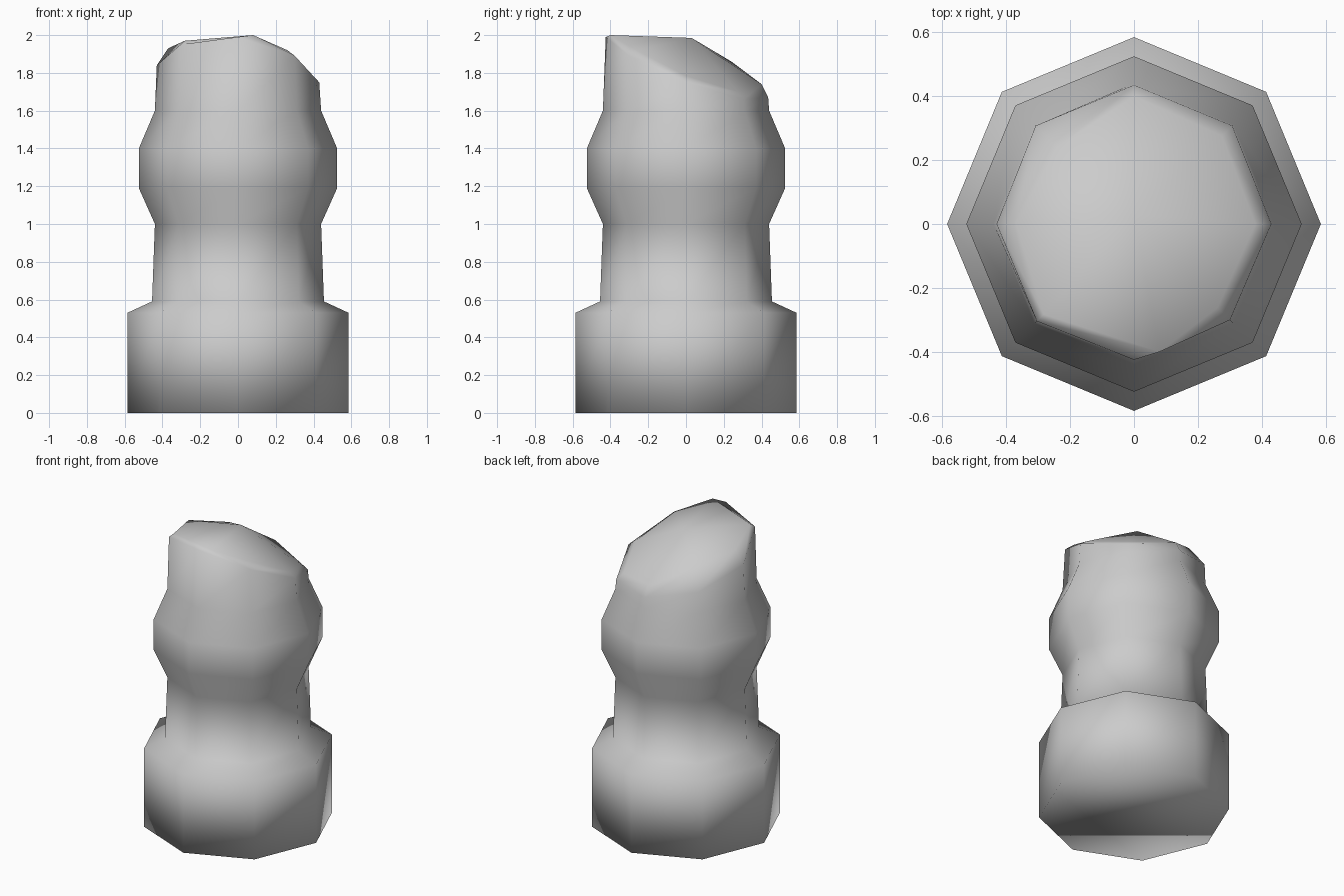
import bpy, bmesh
from math import cos, sin, radians

old = bpy.data.objects.get("Cube")
if old:
    bpy.data.objects.remove(old, do_unlink=True)

SIDES = 8

stone = bpy.data.materials.new("grey_stone")
stone.use_nodes = True
stone.diffuse_color = (0.6, 0.6, 0.6, 1)
stone.node_tree.nodes["Principled BSDF"].inputs["Base Color"].default_value = (0.6, 0.6, 0.6, 1)

bm = bmesh.new()


def ring(radii, heights):
    """Add an eight-sided ring with a radius and height per corner."""
    verts = []
    for i, (r, z) in enumerate(zip(radii, heights)):
        a = radians(360 / SIDES * i)
        verts.append(bm.verts.new((r * cos(a), r * sin(a), z)))
    return verts


def bridge(lower, upper):
    for i in range(SIDES):
        j = (i + 1) % SIDES
        bm.faces.new((lower[i], lower[j], upper[j], upper[i]))


# Plinth, shaft and bulging collar: radius, height
profile = [(0.585, 0), (0.585, 0.53), (0.455, 0.59), (0.44, 1.0),
           (0.525, 1.19), (0.525, 1.40), (0.44, 1.60)]
rings = [ring([r] * SIDES, [z] * SIDES) for r, z in profile]

# Broken rim, then the chipped edge just inside it
rings.append(ring([0.43, 0.435, 0.435, 0.435, 0.43, 0.43, 0.425, 0.425],
                  [1.75, 1.66, 1.67, 1.74, 1.84, 1.95, 1.99, 1.89]))
chip = ring([0.38, 0.39, 0.40, 0.34, 0.37, 0.40, 0.40, 0.37],
            [1.785, 1.70, 1.74, 1.86, 1.93, 1.97, 2.0, 1.92])
chip[6].co.x = 0.08
rings.append(chip)

for lower, upper in zip(rings, rings[1:]):
    bridge(lower, upper)

# Underside and sloping broken top
bm.faces.new(rings[0][::-1])
crown = bm.verts.new((0, 0.03, 1.985))
for i in range(SIDES):
    bm.faces.new((chip[i], chip[(i + 1) % SIDES], crown))

for f in bm.faces:
    f.smooth = True
bmesh.ops.recalc_face_normals(bm, faces=bm.faces[:])

mesh = bpy.data.meshes.new("broken_pillar")
bm.to_mesh(mesh)
bm.free()
mesh.materials.append(stone)
pillar = bpy.data.objects.new("broken_pillar", mesh)
bpy.context.collection.objects.link(pillar)
